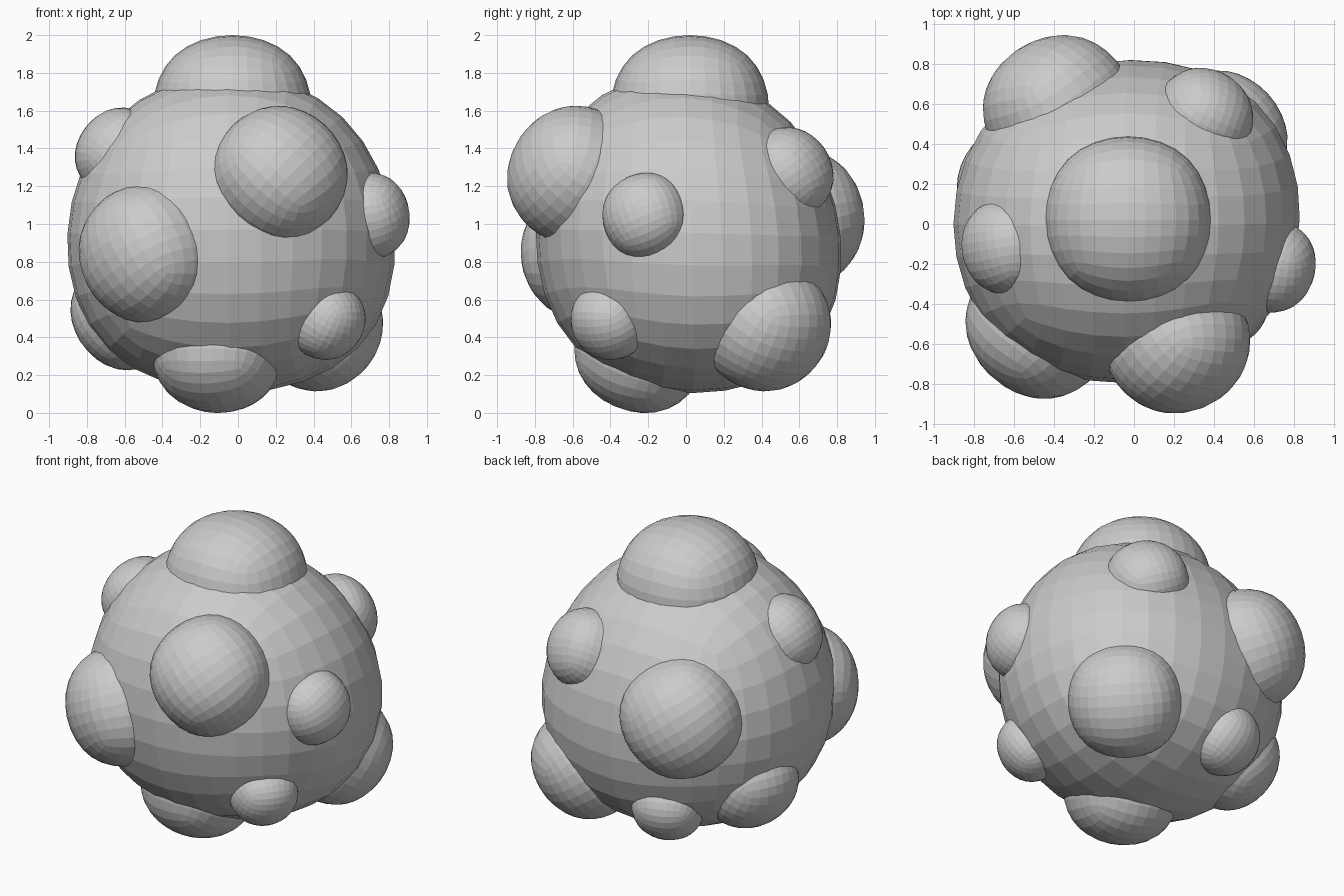
import bpy
from mathutils import Vector, Quaternion

if "Cube" in bpy.data.objects:
    bpy.data.objects.remove(bpy.data.objects["Cube"])

CENTRE = Vector((-0.045, -0.01, 0.92))
LIMIT = 0.84  # half-extent of a subdivided 2-unit cube


def blob(name, loc, radii, axis=None, roll=0.0):
    """Cube rounded into a flat-shaded ball of quads, 8 faces per side."""
    bpy.ops.mesh.primitive_cube_add(size=2, location=loc)
    ob = bpy.context.object
    ob.name = name
    ob.scale = [r / LIMIT for r in radii]
    if axis is not None:
        turn = axis.to_track_quat('Z', 'Y') @ Quaternion((0, 0, 1), roll)
        ob.rotation_euler = turn.to_euler()
    sub = ob.modifiers.new("round", 'SUBSURF')
    sub.levels = sub.render_levels = 3
    return ob


# main lumpy body: corner signs -> sideways stretch, vertical stretch
body = blob("body", CENTRE, (0.88, 0.82, 0.82))
lumps = {
    (1, 1, 1): (0.86, 1.01), (-1, 1, 1): (0.89, 1.01),
    (1, -1, 1): (0.89, 1.13), (-1, -1, 1): (0.89, 1.09),
    (1, 1, -1): (1.20, 1.0), (-1, 1, -1): (1.08, 1.0),
    (1, -1, -1): (1.02, 1.0), (-1, -1, -1): (1.05, 1.0),
}
for v in body.data.vertices:
    side, up = lumps[tuple(round(c) for c in v.co)]
    v.co = (v.co.x * side, v.co.y * side, v.co.z * up)

# cap on top
blob("top_bump", (-0.03, 0.02, 1.61), (0.42, 0.42, 0.39))

# bumps half sunk into the body, each facing outward: x, y, z, radius, roll
bumps = {
    "front_upper_bump": (0.215, -0.59, 1.26, 0.345, 0.7),
    "front_left_bump": (-0.47, -0.505, 0.85, 0.355, 0.5),
    "bottom_front_bump": (-0.11, -0.24, 0.34, 0.335, 0),
    "right_bump": (0.685, -0.21, 1.04, 0.222, 0.4),
    "front_lower_right_bump": (0.465, -0.40, 0.49, 0.20, 0),
    "left_upper_bump": (-0.62, -0.11, 1.37, 0.235, 0),
    "back_upper_right_bump": (0.345, 0.53, 1.26, 0.24, 0.4),
    "back_bump": (-0.38, 0.58, 1.03, 0.355, 0.6),
    "back_lower_right_bump": (0.42, 0.42, 0.46, 0.33, 0),
    "left_lower_bump": (-0.585, 0.19, 0.53, 0.29, 0),
    "back_lower_bump": (-0.245, 0.53, 0.40, 0.215, 0),
}
for name, (x, y, z, r, roll) in bumps.items():
    loc = Vector((x, y, z))
    wide = r * 1.04
    blob(name, loc, (wide, wide, r), loc - CENTRE, roll)
